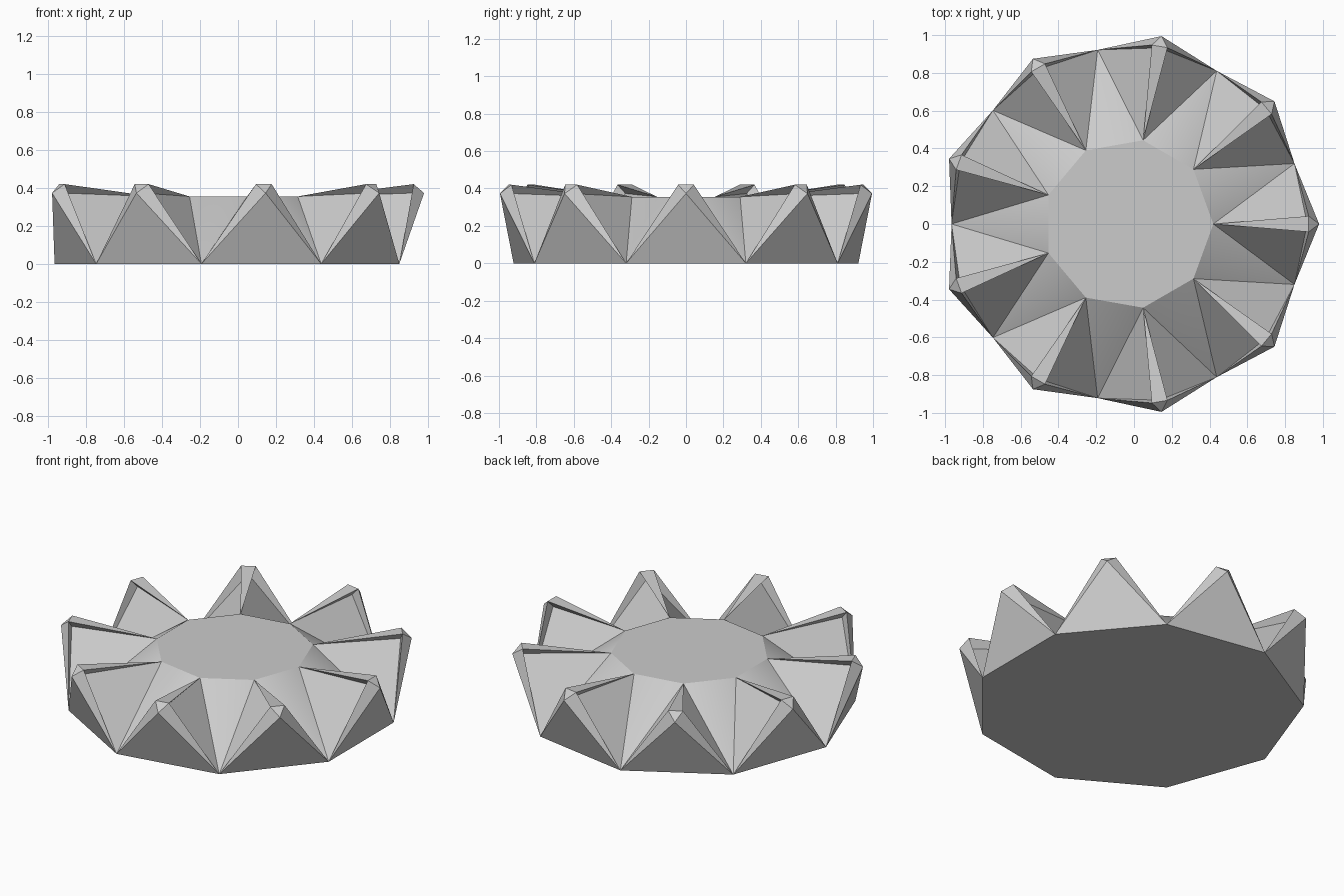
import bpy
import bmesh
from math import cos, sin, radians
from mathutils import Vector

cube = bpy.data.objects.get("Cube")
if cube:
    bpy.data.objects.remove(cube, do_unlink=True)

SIDES = 9
STEP = 360 / SIDES
CENTRE_X = -0.03
BASE_R, TABLE_R, TABLE_Z = 0.936, 0.45, 0.355

grey = bpy.data.materials.new("stone_grey")
grey.use_nodes = True
colour = (0.6, 0.6, 0.6, 1)
grey.diffuse_color = colour
grey.node_tree.nodes["Principled BSDF"].inputs["Base Color"].default_value = colour


def polar(radius, degrees, z, across=0.0):
    """Point at a radius and angle, shifted sideways along the rim."""
    a = radians(degrees)
    return Vector((CENTRE_X + radius * cos(a) - across * sin(a),
                   radius * sin(a) + across * cos(a), z))


def make_object(name, faces, smooth=False, recalc=False):
    """Build one object from faces given as lists of points."""
    bm = bmesh.new()
    for points in faces:
        bm.faces.new([bm.verts.new(p) for p in points])
    bmesh.ops.remove_doubles(bm, verts=bm.verts, dist=0.0005)
    if recalc:
        bmesh.ops.recalc_face_normals(bm, faces=bm.faces)
    for f in bm.faces:
        f.smooth = smooth
    mesh = bpy.data.meshes.new(name)
    bm.to_mesh(mesh)
    bm.free()
    mesh.materials.append(grey)
    obj = bpy.data.objects.new(name, mesh)
    bpy.context.collection.objects.link(obj)
    return obj


def base_point(i):
    return polar(BASE_R, (i + 0.5) * STEP, 0)


def table_point(i):
    return polar(TABLE_R, i * STEP, TABLE_Z)


# Flat table on top and flat underside
ring = range(SIDES)
make_object("table", [[table_point(i) for i in ring]])
make_object("underside", [[base_point(i) for i in reversed(ring)]])

# Sloping valleys between the spikes
make_object("valleys", [[table_point(i), base_point(i), table_point(i + 1)]
                        for i in ring], smooth=True)

# Spikes: notched pyramids with a small blunt cap
for i in ring:
    angle = i * STEP
    right, left = base_point(i - 1), base_point(i)
    inner = table_point(i)
    tip = polar(1.01, angle, 0.373)
    notch = polar(0.947, angle, 0.373)
    faces = [[right, left, tip]]
    caps = []
    for foot, side in ((right, -1), (left, 1)):
        top = polar(0.955, angle, 0.42, side * 0.042)
        caps.append(top)
        half = [[inner, foot, notch],   # broad inner flank
                [inner, notch, top],    # underside of the ridge
                [foot, top, notch],     # back of the outer strip
                [foot, tip, top]]       # outer strip
        faces += [f[::side] for f in half] if side < 0 else half
    faces += [[inner, caps[0], caps[1]], [tip, caps[1], caps[0]]]
    # close the pyramid underneath so that its normals are unambiguous
    faces.append([inner, left, right])
    make_object("spike_%d" % (i + 1), faces, recalc=True)
